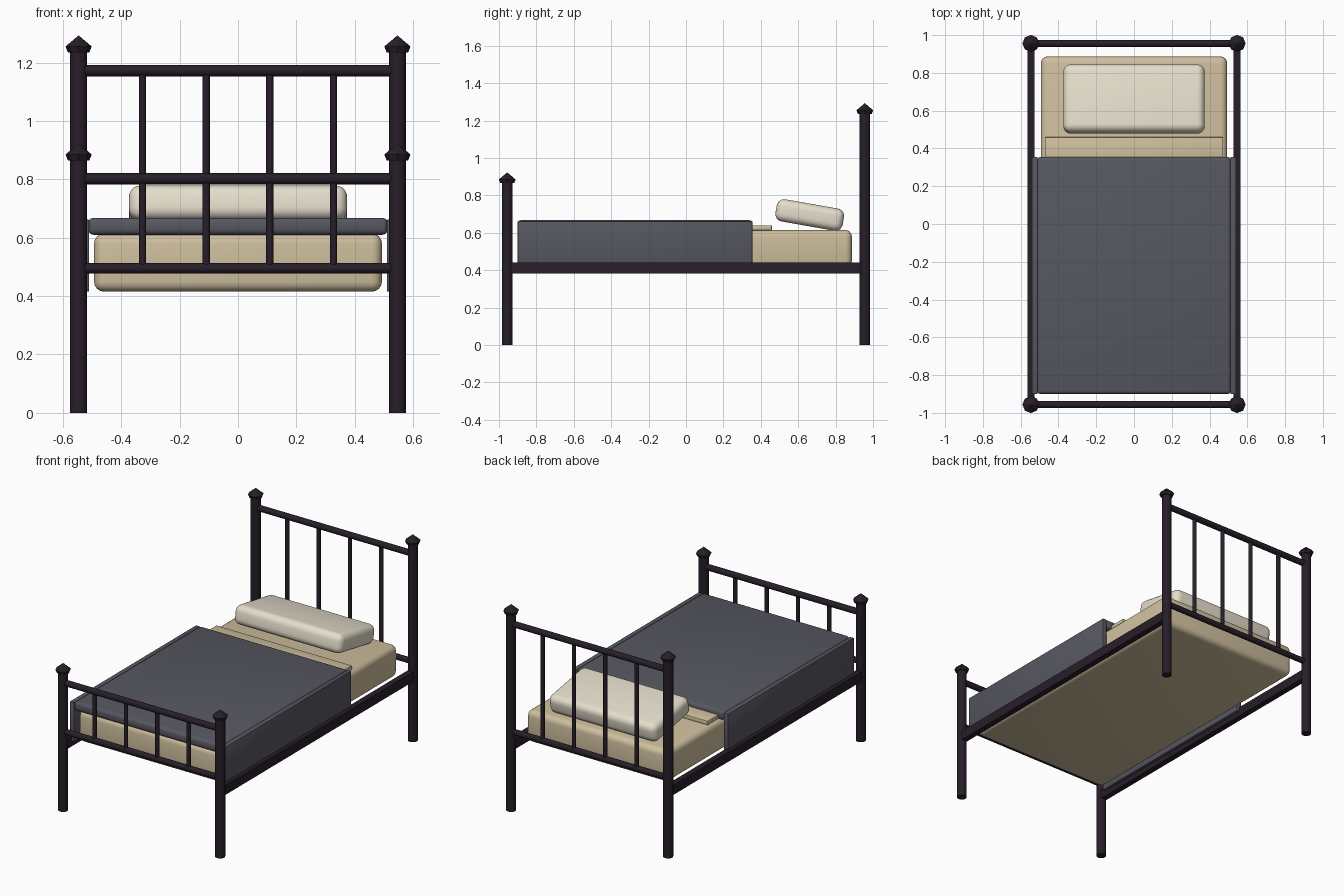
import bpy, bmesh, math
from mathutils import Vector

if "Cube" in bpy.data.objects:
    bpy.data.objects.remove(bpy.data.objects["Cube"])


def material(name, rgb):
    m = bpy.data.materials.new(name)
    m.diffuse_color = (*rgb, 1)
    m.use_nodes = True
    m.node_tree.nodes["Principled BSDF"].inputs["Base Color"].default_value = m.diffuse_color
    return m


IRON = material("dark_iron", (0.02, 0.013, 0.022))
LINEN = material("linen", (0.62, 0.52, 0.34))
PILLOW = material("pillow_cotton", (0.78, 0.73, 0.60))
WOOL = material("grey_wool", (0.095, 0.095, 0.12))


def finish(ob, name, mat, smooth=True):
    ob.name = name
    ob.data.materials.append(mat)
    if smooth:
        bpy.ops.object.shade_smooth_by_angle(angle=math.radians(40))
    return ob


def rod(name, a, b, r, sides=16):
    a, b = Vector(a), Vector(b)
    d = b - a
    bpy.ops.mesh.primitive_cylinder_add(vertices=sides, radius=r, depth=d.length,
                                        location=(a + b) / 2,
                                        rotation=d.to_track_quat('Z', 'Y').to_euler())
    return finish(bpy.context.object, name, IRON)


def box(name, lo, hi, mat, bevel=0.0, segments=3, tilt=0.0):
    lo, hi = Vector(lo), Vector(hi)
    bpy.ops.mesh.primitive_cube_add(size=1, location=(lo + hi) / 2)
    ob = bpy.context.object
    ob.scale = hi - lo
    bpy.ops.object.transform_apply(location=False, rotation=False, scale=True)
    ob.rotation_euler.x = tilt
    if bevel:
        mod = ob.modifiers.new("rounding", 'BEVEL')
        mod.width, mod.segments = bevel, segments
        bpy.ops.object.modifier_apply(modifier=mod.name)
    return finish(ob, name, mat, bevel > 0)


def finial(name, x, y, z):
    # faceted cap: narrow base, wide rim, pointed top
    bm = bmesh.new()
    rings = [[bm.verts.new((x + r * math.cos(i * math.tau / 8),
                            y + r * math.sin(i * math.tau / 8), z + h)) for i in range(8)]
             for r, h in ((0.037, 0.0), (0.045, 0.02))]
    tip = bm.verts.new((x, y, z + 0.058))
    bm.faces.new(rings[0][::-1])
    for i in range(8):
        j = (i + 1) % 8
        bm.faces.new((rings[0][i], rings[0][j], rings[1][j], rings[1][i]))
        bm.faces.new((rings[1][i], rings[1][j], tip))
    me = bpy.data.meshes.new(name)
    bm.to_mesh(me)
    bm.free()
    ob = bpy.data.objects.new(name, me)
    bpy.context.collection.objects.link(ob)
    finish(ob, name, IRON, False)


PX, PY, LOW = 0.546, 0.956, 0.495

# headboard and footboard: posts, finials, rails, spindles
for end, y, rail_z, post_top in (("head", PY, 1.172, 1.235), ("foot", -PY, 0.802, 0.865)):
    for side, s in (("left", -1), ("right", 1)):
        rod(f"{end}_post_{side}", (s * PX, y, 0), (s * PX, y, post_top + 0.01), 0.029)
        finial(f"{end}_finial_{side}", s * PX, y, post_top)
    rod(f"{end}_top_rail", (-PX, y, rail_z), (PX, y, rail_z), 0.019)
    rod(f"{end}_lower_rail", (-PX, y, LOW), (PX, y, LOW), 0.018)
    for i in range(4):
        x = (i - 1.5) * 0.218
        rod(f"{end}_spindle_{i + 1}", (x, y, LOW), (x, y, rail_z), 0.0125, 12)

# side rails and hanging blanket sides
for side, s in (("left", -1), ("right", 1)):
    x0, x1 = sorted((s * 0.527, s * 0.565))
    box(f"side_rail_{side}", (x0, -PY, 0.382), (x1, PY, 0.442), IRON)
    x0, x1 = sorted((s * 0.51, s * 0.54))
    box(f"blanket_drop_{side}", (x0, -0.9, 0.415), (x1, 0.355, 0.662), WOOL, 0.004, 2)

# bedding
box("mattress", (-0.493, -0.887, 0.415), (0.493, 0.887, 0.615), LINEN, 0.035, 4)
box("blanket", (-0.513, -0.9, 0.61), (0.513, 0.355, 0.668), WOOL, 0.018, 3)
box("sheet_fold", (-0.472, 0.30, 0.612), (0.472, 0.46, 0.64), LINEN, 0.006, 2)
box("pillow", (-0.374, 0.479, 0.635), (0.374, 0.844, 0.755), PILLOW, 0.04, 5,
    tilt=math.radians(-10))
